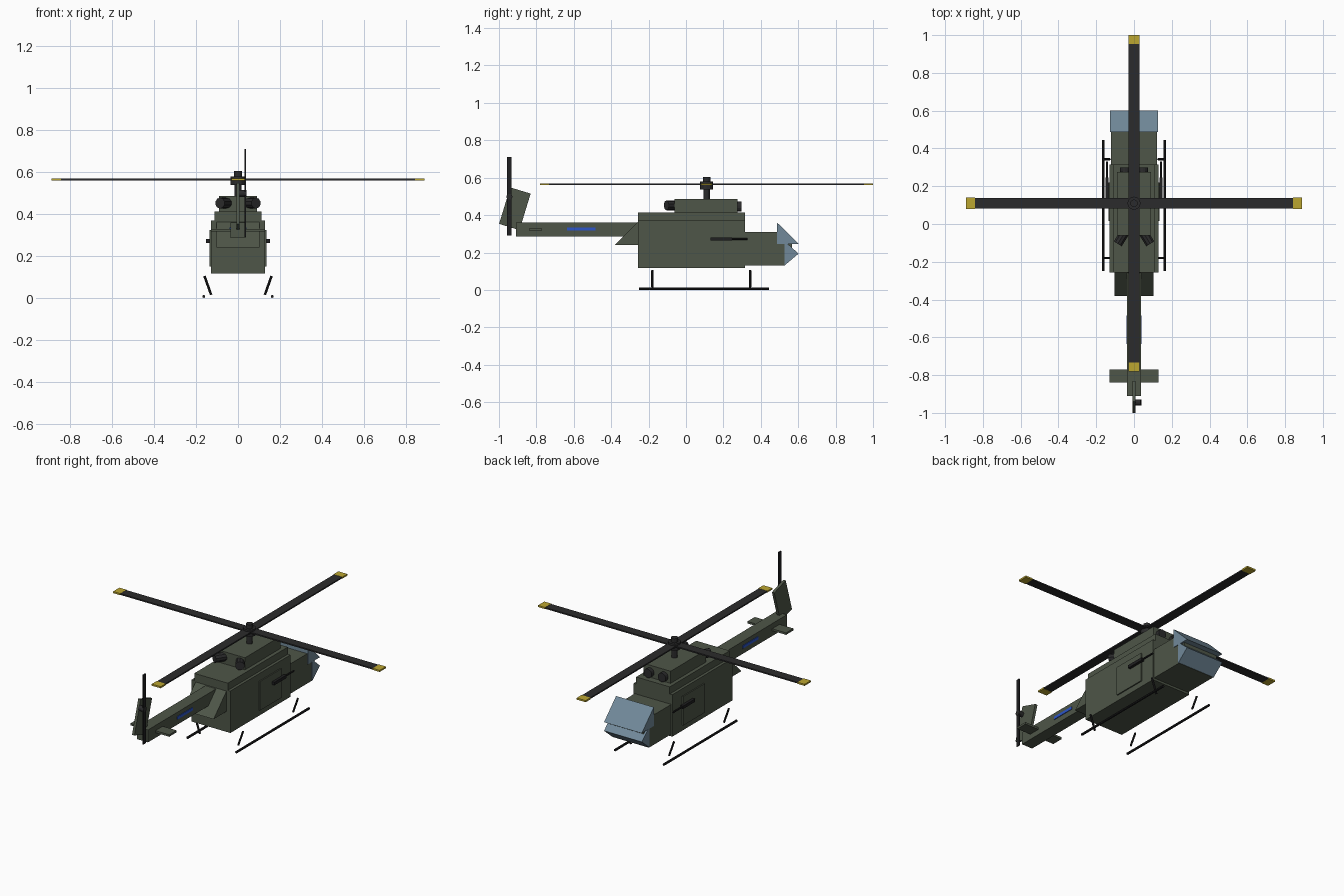
import bpy, bmesh, math
from mathutils import Vector, Matrix

cube = bpy.data.objects.get("Cube")
if cube:
    bpy.data.objects.remove(cube, do_unlink=True)


def material(name, rgb):
    m = bpy.data.materials.new(name)
    m.use_nodes = True
    color = (*rgb, 1)
    m.diffuse_color = color
    m.node_tree.nodes["Principled BSDF"].inputs["Base Color"].default_value = color
    return m


GREEN = material("olive_green", (0.077, 0.093, 0.065))
DARK = material("dark_grey", (0.024, 0.024, 0.025))
BLACK = material("black_metal", (0.014, 0.014, 0.015))
YELLOW = material("tip_yellow", (0.50, 0.38, 0.03))
GLASS = material("glass_blue", (0.165, 0.25, 0.32))
BLUE = material("marking_blue", (0.025, 0.09, 0.58))


def finish(name, bm, mat):
    bmesh.ops.recalc_face_normals(bm, faces=bm.faces)
    mesh = bpy.data.meshes.new(name)
    bm.to_mesh(mesh)
    bm.free()
    mesh.materials.append(mat)
    ob = bpy.data.objects.new(name, mesh)
    bpy.context.collection.objects.link(ob)
    return ob


def box(name, mat, x, y, z, tilt=0):
    """Box from (min, max) ranges, optionally tilted about x through its centre."""
    bm = bmesh.new()
    size = [r[1] - r[0] for r in (x, y, z)]
    centre = Vector([(r[0] + r[1]) / 2 for r in (x, y, z)])
    mtx = Matrix.Translation(centre) @ Matrix.Rotation(math.radians(tilt), 4, 'X')
    bmesh.ops.create_cube(bm, size=1, matrix=mtx @ Matrix.Diagonal((*size, 1)))
    return finish(name, bm, mat)


def rod(name, mat, a, b, r, sides=12):
    """Cylinder between two points."""
    a, b = Vector(a), Vector(b)
    bm = bmesh.new()
    turn = (b - a).to_track_quat('Z', 'Y').to_matrix().to_4x4()
    bmesh.ops.create_cone(bm, cap_ends=True, segments=sides, radius1=r, radius2=r,
                          depth=(b - a).length,
                          matrix=Matrix.Translation((a + b) / 2) @ turn)
    return finish(name, bm, mat)


def prism(name, mat, half, profile):
    """Side profile (y, z) extruded across x."""
    bm = bmesh.new()
    face = bm.faces.new([bm.verts.new((-half, y, z)) for y, z in profile])
    new = bmesh.ops.extrude_face_region(bm, geom=[face])["geom"]
    verts = [v for v in new if isinstance(v, bmesh.types.BMVert)]
    bmesh.ops.translate(bm, verts=verts, vec=(2 * half, 0, 0))
    return finish(name, bm, mat)


def span(half):
    return (-half, half)


# Fuselage
box("cabin", GREEN, span(0.129), (-0.257, 0.315), (0.117, 0.37))
box("cabin_roof", GREEN, span(0.112), (-0.257, 0.315), (0.37, 0.413))
box("engine_housing", GREEN, span(0.09), (-0.062, 0.275), (0.413, 0.486))
box("nose", GREEN, span(0.122), (0.315, 0.528), (0.13, 0.31))
box("nose_band", GREEN, span(0.115), (0.528, 0.567), (0.195, 0.247))
prism("upper_windshield", GLASS, 0.126, [(0.487, 0.36), (0.602, 0.246), (0.487, 0.246)])
prism("lower_windshield", GLASS, 0.126, [(0.526, 0.13), (0.602, 0.194), (0.526, 0.262)])

# Tail
prism("tail_fairing", GREEN, 0.103, [(-0.38, 0.24), (-0.25, 0.37), (-0.25, 0.24)])
box("tail_boom", GREEN, span(0.036), (-0.91, -0.25), (0.285, 0.36))
box("stabilizer", GREEN, span(0.129), (-0.84, -0.77), (0.317, 0.329))
box("tail_fin", GREEN, span(0.008), (-0.972, -0.858), (0.332, 0.536), tilt=-17)

# Tail rotor
rod("tail_rotor_hub", DARK, (0.005, -0.944, 0.498), (0.04, -0.944, 0.498), 0.016)
box("tail_rotor_blade", BLACK, (0.032, 0.038), (-0.956, -0.933), (0.29, 0.71))

# Main rotor with four tipped blades
ROTOR_Y = 0.11
rod("rotor_mast", DARK, (0, ROTOR_Y, 0.48), (0, ROTOR_Y, 0.56), 0.017)
rod("rotor_hub", DARK, (0, ROTOR_Y, 0.538), (0, ROTOR_Y, 0.58), 0.035)
rod("rotor_cap", DARK, (0, ROTOR_Y, 0.58), (0, ROTOR_Y, 0.604), 0.02)
for i in range(4):
    place = Matrix.Translation((0, ROTOR_Y, 0)) @ Matrix.Rotation(i * math.pi / 2, 4, 'Z')
    blade = box(f"rotor_blade_{i + 1}", DARK, (0, 0.845), span(0.028), (0.561, 0.569))
    tip = box(f"blade_tip_{i + 1}", YELLOW, (0.843, 0.89), span(0.03), (0.56, 0.57))
    for part in (blade, tip):
        part.data.transform(place)

# Parts repeated on both sides
for side, s in (("left", 1), ("right", -1)):
    def across(a, b):
        return tuple(sorted((s * a, s * b)))

    box(f"{side}_door", GREEN, across(0.125, 0.136), (0.015, 0.22), (0.15, 0.325))
    box(f"{side}_gun_body", BLACK, across(0.134, 0.152), (0.13, 0.245), (0.263, 0.281))
    rod(f"{side}_gun_barrel", BLACK, (s * 0.143, 0.24, 0.272), (s * 0.143, 0.33, 0.272), 0.005, 8)
    box(f"{side}_boom_marking", BLUE, across(0.034, 0.04), (-0.635, -0.485), (0.318, 0.335))
    rod(f"{side}_exhaust", DARK, (s * 0.052, -0.05, 0.452), (s * 0.086, -0.105, 0.452), 0.026, 10)
    rod(f"{side}_intake", DARK, (s * 0.047, 0.265, 0.445), (s * 0.047, 0.298, 0.445), 0.027, 14)

    # Landing skids
    rod(f"{side}_skid", BLACK, (s * 0.163, -0.25, 0.007), (s * 0.163, 0.445, 0.007), 0.007, 8)
    for end, y in (("rear", -0.18), ("front", 0.343)):
        rod(f"{side}_{end}_skid_leg", BLACK, (s * 0.128, y, 0.015), (s * 0.16, y, 0.105), 0.006, 8)
